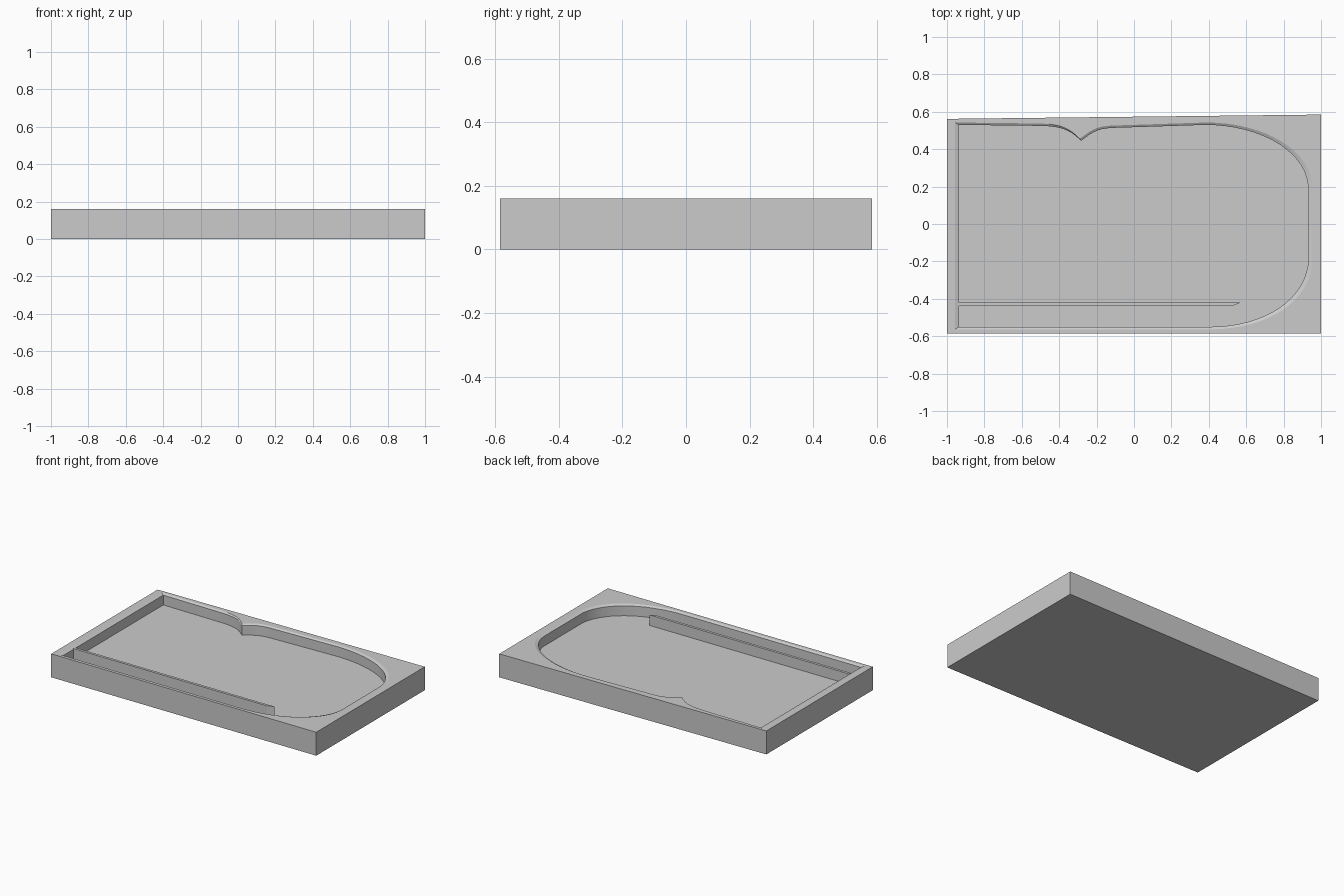
import bpy
import bmesh
from mathutils import Vector
from mathutils.geometry import interpolate_bezier

cube = bpy.data.objects.get("Cube")
if cube:
    bpy.data.objects.remove(cube, do_unlink=True)

HEIGHT = 0.16
FLOOR = 0.085

grey = bpy.data.materials.new("plain grey")
grey.use_nodes = True
colour = (0.6, 0.6, 0.6, 1)
grey.diffuse_color = colour
grey.node_tree.nodes["Principled BSDF"].inputs["Base Color"].default_value = colour


def loft(name, outline, levels):
    """Stack scaled copies of an outline; levels are (z, scale)."""
    bm = bmesh.new()
    rings = [[bm.verts.new((x * s, y * s, z)) for x, y in outline] for z, s in levels]
    for low, high in zip(rings, rings[1:]):
        for i in range(len(outline)):
            j = (i + 1) % len(outline)
            bm.faces.new((low[i], low[j], high[j], high[i]))
    bm.faces.new(rings[0][::-1])
    bm.faces.new(rings[-1])
    bmesh.ops.recalc_face_normals(bm, faces=bm.faces)
    mesh = bpy.data.meshes.new(name)
    bm.to_mesh(mesh)
    bm.free()
    mesh.materials.append(grey)
    obj = bpy.data.objects.new(name, mesh)
    bpy.context.collection.objects.link(obj)
    return obj


def arc(start, handle_a, handle_b, end, steps=16):
    points = interpolate_bezier(*(Vector((*p, 0)) for p in (start, handle_a, handle_b, end)), steps)
    return [(p.x, p.y) for p in points]


# Recess outline: straight left end, rounded right end, cusp in the back wall
recess = [(-0.935, -0.55)]
recess += arc((0.4, -0.55), (0.68, -0.55), (0.9, -0.42), (0.93, -0.22))
recess += arc((0.93, 0.21), (0.91, 0.4), (0.66, 0.53), (0.38, 0.53))
recess += arc((-0.08, 0.515), (-0.2, 0.515), (-0.22, 0.49), (-0.283, 0.445), 10)
recess += arc((-0.283, 0.445), (-0.34, 0.5), (-0.38, 0.525), (-0.52, 0.525), 10)[1:]
recess += [(-0.935, 0.53)]

# Tray block with a slightly skewed back edge
tray = loft("tray", [(-1, -0.585), (1, -0.585), (1, 0.585), (-1, 0.562)],
            [(0, 1), (HEIGHT, 1)])

# Cutter flares at the top to leave a shallow sloping rim
cutter = loft("recess_cutter", recess, [(FLOOR, 1), (HEIGHT - 0.008, 1), (HEIGHT + 0.016, 1.072)])
cutter.hide_render = True
cutter.hide_set(True)
cut = tray.modifiers.new("recess", "BOOLEAN")
cut.operation = "DIFFERENCE"
cut.solver = "EXACT"
cut.object = cutter

# Thin upright divider with a slanted free end
divider = loft("divider", [(-0.937, -0.438), (0.525, -0.438), (0.57, -0.42), (-0.937, -0.42)],
               [(FLOOR - 0.005, 1), (HEIGHT - 0.003, 1)])

# Bake the recess, then smooth the curved walls only
bpy.context.view_layer.objects.active = tray
tray.select_set(True)
bpy.ops.object.modifier_apply(modifier=cut.name)
bpy.data.objects.remove(cutter, do_unlink=True)
bpy.ops.object.shade_smooth_by_angle(angle=0.3)
